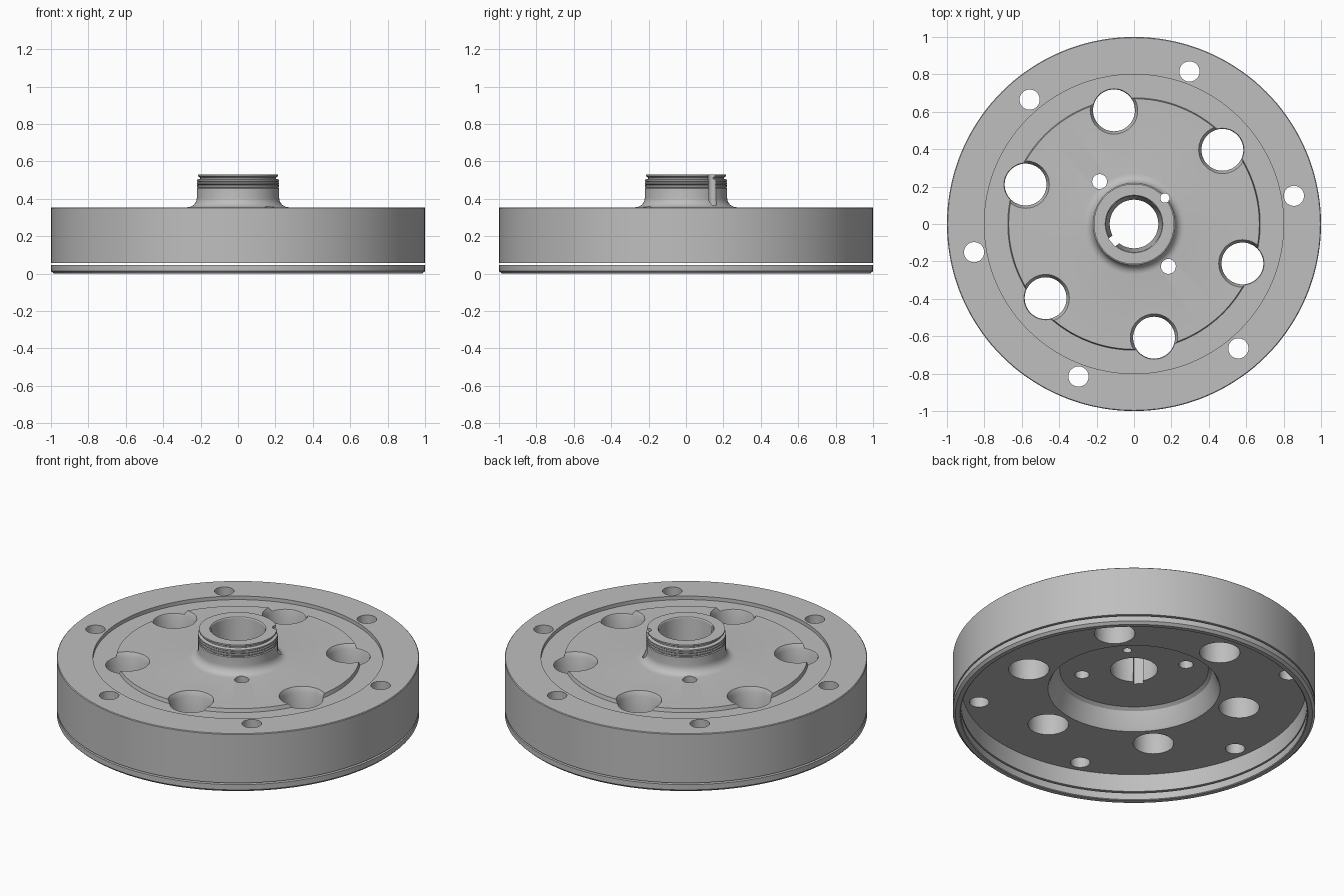
import bpy, bmesh
from math import sin, cos, tau, radians
from mathutils import Matrix

cube = bpy.data.objects.get("Cube")
if cube:
    bpy.data.objects.remove(cube)

steel = bpy.data.materials.new("grey steel")
steel.use_nodes = True
GREY = (0.52, 0.52, 0.52, 1)
steel.diffuse_color = GREY
bsdf = steel.node_tree.nodes["Principled BSDF"]
bsdf.inputs["Base Color"].default_value = GREY


def lathe(bm, profile, segments, closed=True, centre=(0, 0)):
    """Revolve (radius, height) points; an open profile gets capped ends."""
    rings = []
    for r, z in profile:
        rings.append([bm.verts.new((centre[0] + r * cos(tau * i / segments),
                                    centre[1] + r * sin(tau * i / segments), z))
                      for i in range(segments)])
    pairs = list(zip(rings, rings[1:]))
    if closed:
        pairs.append((rings[-1], rings[0]))
    else:
        bm.faces.new(rings[0])
        bm.faces.new(rings[-1])
    for a, b in pairs:
        for i in range(segments):
            j = (i + 1) % segments
            bm.faces.new((a[i], a[j], b[j], b[i]))


def make_object(name, bm):
    bmesh.ops.recalc_face_normals(bm, faces=bm.faces)
    mesh = bpy.data.meshes.new(name)
    bm.to_mesh(mesh)
    bm.free()
    mesh.materials.append(steel)
    obj = bpy.data.objects.new(name, mesh)
    bpy.context.scene.collection.objects.link(obj)
    return obj


def polar(radius, degrees):
    return radius * cos(radians(degrees)), radius * sin(radians(degrees))


# Wheel section: underside pocket, rim, annular channel, hub and tapered bore
TOP, CHANNEL = 0.355, 0.333
underside = [(0.13, 0.28), (0.41, 0.28), (0.43, 0.265), (0.465, 0.175),
             (0.475, 0.16), (0.95, 0.16), (0.955, 0.056)]
rim = [(1.0, 0.056), (1.0, TOP - 0.004), (0.996, TOP), (0.8, TOP),
       (0.8, CHANNEL), (0.675, CHANNEL), (0.67, TOP)]
# Concave fillet from the web up to the hub
fillet = [(0.27 - 0.05 * sin(radians(a)), TOP + 0.05 - 0.05 * cos(radians(a)))
          for a in range(0, 91, 15)]
# Fine thread grooves around the hub
thread = []
for z in (0.46, 0.475, 0.49):
    thread += [(0.22, z - 0.004), (0.215, z), (0.22, z + 0.004)]
hub_top = [(0.22, 0.502), (0.202, 0.507), (0.202, 0.514), (0.215, 0.521),
           (0.215, 0.53), (0.154, 0.53), (0.15, 0.525)]
bm = bmesh.new()
lathe(bm, underside + rim + fillet + thread + hub_top, 144)
wheel = make_object("wheel_body", bm)

# Cutters for all holes and the keyway
bm = bmesh.new()
for k in range(6):
    lathe(bm, [(0.112, 0.1), (0.112, 0.326), (0.127, TOP), (0.127, 0.4)],
          48, False, polar(0.617, 40 + 60 * k))
    lathe(bm, [(0.054, 0.1), (0.054, 0.4)], 32, False, polar(0.868, 10 + 60 * k))
for angle in (129, 309):
    lathe(bm, [(0.04, 0.2), (0.04, 0.45)], 24, False, polar(0.292, angle))
lathe(bm, [(0.025, 0.2), (0.025, 0.6)], 20, False, polar(0.216, 40))
turn = Matrix.Rotation(radians(220), 4, 'Z')
bmesh.ops.create_cube(bm, size=1, matrix=turn @ Matrix.Translation((0.115, 0, 0.4))
                      @ Matrix.Diagonal((0.08, 0.055, 0.4, 1)))
cutter = make_object("hole_cutter", bm)
cutter.hide_render = True

drill = wheel.modifiers.new("holes", 'BOOLEAN')
drill.operation = 'DIFFERENCE'
drill.solver = 'EXACT'
drill.object = cutter
bpy.context.view_layer.update()
graph = bpy.context.evaluated_depsgraph_get()
drilled = bpy.data.meshes.new_from_object(wheel.evaluated_get(graph))
wheel.modifiers.clear()
wheel.data = drilled
bpy.data.objects.remove(cutter)

# Thin separate ring under the rim, with a chamfered lower edge
bm = bmesh.new()
lathe(bm, [(0.955, 0.004), (0.96, 0), (0.985, 0), (1.0, 0.014),
           (1.0, 0.046), (0.955, 0.046)], 144)
ring = make_object("lower_rim_ring", bm)

for obj in (wheel, ring):
    bpy.ops.object.select_all(action='DESELECT')
    obj.select_set(True)
    bpy.context.view_layer.objects.active = obj
    bpy.ops.object.shade_smooth_by_angle(angle=radians(28))
